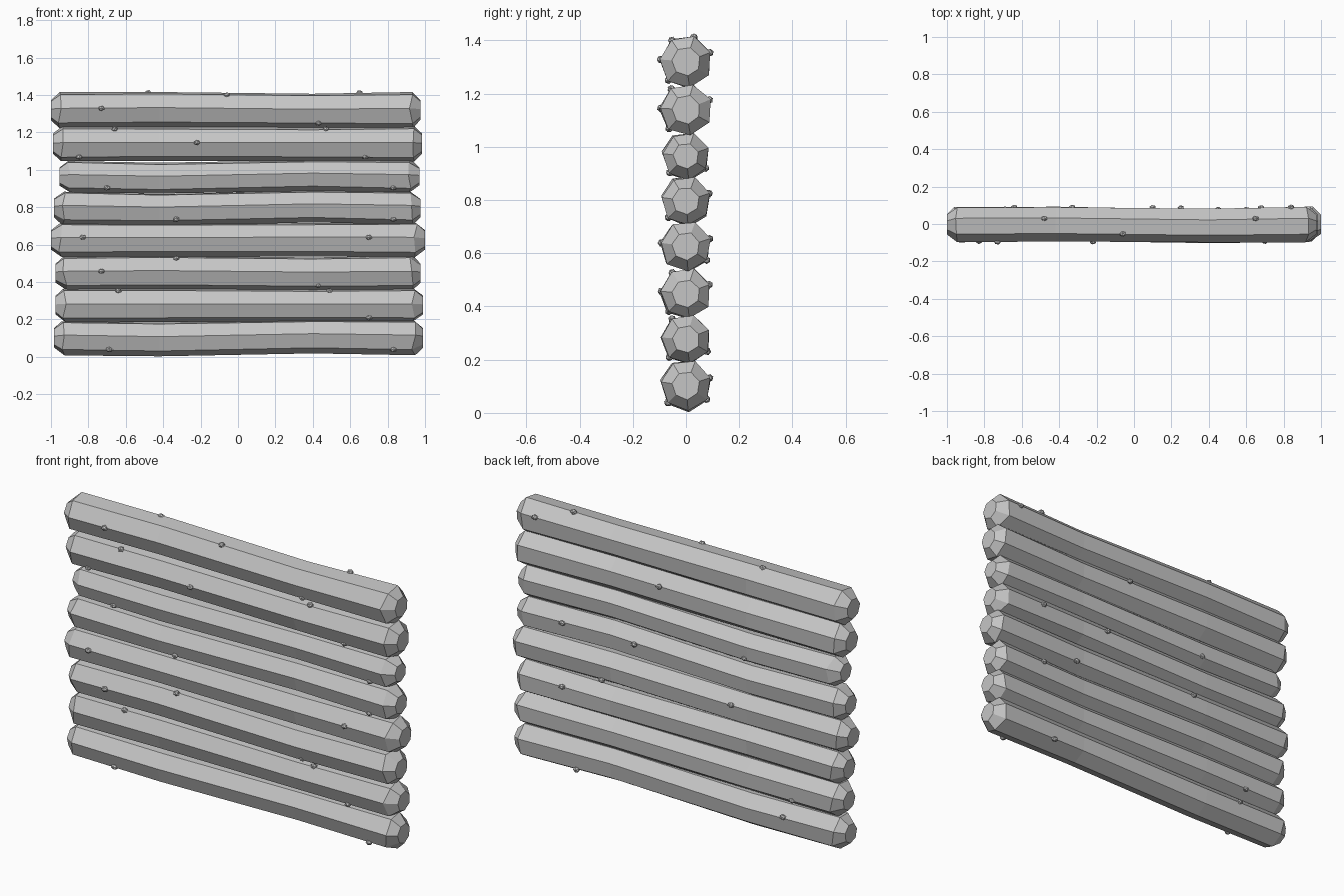
import bpy, bmesh, math, random
from mathutils import Vector, Matrix

if "Cube" in bpy.data.objects:
    bpy.data.objects.remove(bpy.data.objects["Cube"])

random.seed(4)
SIDES = 7

wood = bpy.data.materials.new("plain grey wood")
wood.diffuse_color = (0.56, 0.56, 0.56, 1)
wood.use_nodes = True
wood.node_tree.nodes["Principled BSDF"].inputs["Base Color"].default_value = wood.diffuse_color

# each log: left end, right end, centre height, radius, turn in degrees, bend in z
LOGS = [
    (-0.985, 0.99, 0.103, 0.095, 8, 0.008),
    (-0.975, 0.99, 0.277, 0.094, 4, 0.000),
    (-0.975, 0.975, 0.449, 0.095, 5, -0.004),
    (-1.00, 1.00, 0.626, 0.095, 8, 0.002),
    (-0.985, 0.975, 0.797, 0.092, 8, 0.009),
    (-0.955, 0.97, 0.965, 0.088, 6, 0.008),
    (-0.99, 0.985, 1.140, 0.097, 3, 0.000),
    (-1.00, 0.975, 1.320, 0.098, 5, -0.004),
]

# knots per log: (x, corner index); corner 0 faces front, counting upward and over
KNOTS = [
    [(-0.69, 6), (0.83, 6), (-0.64, 3), (0.6, 4)],
    [(-0.64, 1), (0.49, 1), (0.70, 6), (-0.69, 4)],
    [(-0.73, 0), (0.43, 6), (-0.33, 1), (0.68, 3)],
    [(-0.83, 0), (0.70, 0), (-0.33, 3), (0.45, 4)],
    [(-0.33, 6), (0.83, 6), (0.25, 3), (0.68, 3)],
    [(-0.70, 6), (0.83, 6), (-0.4, 4)],
    [(-0.66, 1), (-0.22, 0), (0.47, 1), (0.68, 6), (-0.85, 6), (0.1, 3)],
    [(-0.73, 0), (-0.06, 1), (0.65, 2), (0.43, 6), (-0.48, 2), (0.84, 3)],
]


def make_object(bm, name):
    bmesh.ops.recalc_face_normals(bm, faces=bm.faces)
    mesh = bpy.data.meshes.new(name)
    bm.to_mesh(mesh)
    bm.free()
    mesh.materials.append(wood)
    obj = bpy.data.objects.new(name, mesh)
    bpy.context.collection.objects.link(obj)
    return obj


def corner(radius, turn, k):
    a = math.radians(turn + 360 * k / SIDES)
    return -radius * math.cos(a), radius * math.sin(a)


for i, (x0, x1, zc, r, turn, bend) in enumerate(LOGS):
    # rings along the log: small end face, shoulder, two bends, shoulder, end face
    stations = [(x0, 0.55, 0), (x0 + 0.05, 0.98, 0), (-0.42, 0.96, -bend),
                (0.40, 0.95, bend), (x1 - 0.05, 1.0, 0), (x1, 0.55, 0)]
    bm = bmesh.new()
    rings = []
    for s, (x, scale, dz) in enumerate(stations):
        dy = {2: 0.003, 3: -0.007}.get(s, 0)
        ring = []
        for k in range(SIDES):
            y, z = corner(r * scale * random.uniform(0.98, 1.04), turn, k)
            jx = random.uniform(-0.012, 0.012) if s in (1, 4) else 0
            ring.append(bm.verts.new((x + jx, y + dy, zc + z + dz)))
        rings.append(ring)
    for a, b in zip(rings, rings[1:]):
        for k in range(SIDES):
            n = (k + 1) % SIDES
            bm.faces.new((a[k], a[n], b[n], b[k]))
    bm.faces.new(rings[0])
    bm.faces.new(rings[-1])
    make_object(bm, f"log_{i + 1}")

    # small faceted knots on the log's corners
    bm = bmesh.new()
    for x, k in KNOTS[i]:
        y, z = corner(r * 0.98, turn, k)
        spot = Matrix.Translation(Vector((x, y, zc + z)))
        spin = Matrix.Rotation(random.uniform(0, 3), 4, 'X')
        size = Matrix.Diagonal((1.25, 1, 1, 1))
        bmesh.ops.create_icosphere(bm, subdivisions=1, radius=0.015,
                                   matrix=spot @ size @ spin)
    bm.verts.ensure_lookup_table()
    for v in bm.verts:
        v.co.z = max(v.co.z, 0.0)
    make_object(bm, f"knots_{i + 1}")
